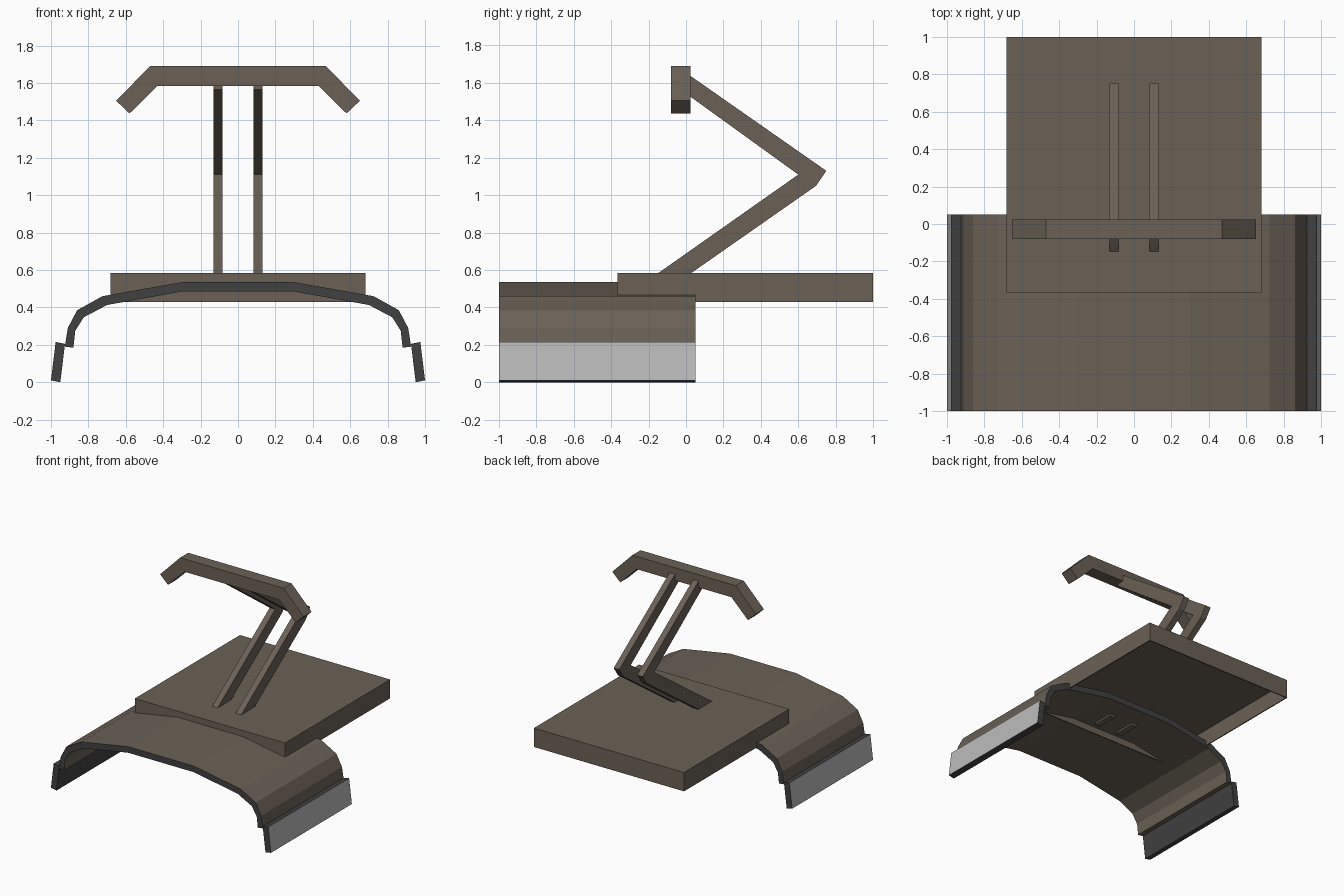
import bpy, bmesh

cube = bpy.data.objects.get("Cube")
if cube:
    bpy.data.objects.remove(cube, do_unlink=True)


def material(name, rgb):
    m = bpy.data.materials.new(name)
    m.use_nodes = True
    m.diffuse_color = (*rgb, 1)
    bsdf = next(n for n in m.node_tree.nodes if n.type == 'BSDF_PRINCIPLED')
    bsdf.inputs["Base Color"].default_value = (*rgb, 1)
    bsdf.inputs["Roughness"].default_value = 0.8
    return m


BROWN = material("grey_brown", (0.145, 0.12, 0.093))
DARK = material("dark_grey", (0.052, 0.052, 0.052))
LIGHT = material("light_grey", (0.50, 0.50, 0.50))


def finish(name, bm, mats, rule=None):
    """Turn a bmesh into an object, colouring faces by a rule on their normal."""
    bmesh.ops.recalc_face_normals(bm, faces=bm.faces)
    bm.normal_update()
    if rule:
        for f in bm.faces:
            f.material_index = rule(f.normal)
    mesh = bpy.data.meshes.new(name)
    bm.to_mesh(mesh)
    bm.free()
    for m in mats:
        mesh.materials.append(m)
    ob = bpy.data.objects.new(name, mesh)
    bpy.context.collection.objects.link(ob)
    return ob


def extrude(name, points, axis, lo, hi, mats, rule=None):
    """Extrude a profile: (x, z) points along y, or (y, z) points along x."""
    bm = bmesh.new()
    place = (lambda a, b: (a, lo, b)) if axis == 'y' else (lambda a, b: (lo, a, b))
    face = bm.faces.new([bm.verts.new(place(a, b)) for a, b in points])
    moved = bmesh.ops.extrude_face_region(bm, geom=[face])["geom"]
    step = (0, hi - lo, 0) if axis == 'y' else (hi - lo, 0, 0)
    bmesh.ops.translate(bm, vec=step,
                        verts=[v for v in moved if isinstance(v, bmesh.types.BMVert)])
    return finish(name, bm, mats, rule)


def mirrored(half):
    return half + [(-a, b) for a, b in reversed(half)]


# Arched cover with dark cut ends
outer = [(0.30, 0.535), (0.725, 0.46), (0.86, 0.385), (0.91, 0.29), (0.926, 0.19)]
inner = [(0.88, 0.185), (0.87, 0.275), (0.825, 0.347), (0.70, 0.413), (0.30, 0.485)]
extrude("arched_cover", mirrored(outer + inner)[:10] + mirrored(outer + inner)[10:],
        'y', -1.0, 0.05, [BROWN, DARK], lambda n: int(abs(n.y) > 0.9))

# Side skirts: light outer face, dark elsewhere
for side, s in (("left", 1), ("right", -1)):
    skirt = [(0.925, 0.205), (0.975, 0.215), (1.0, 0.01), (0.95, 0.0)]
    extrude(side + "_skirt", [(s * x, z) for x, z in skirt], 'y', -1.0, 0.05,
            [DARK, LIGHT], lambda n, s=s: int(n.x * s > 0.9))

# Deck: shallow tray, open underneath
bm = bmesh.new()
bmesh.ops.create_cube(bm, size=1)
for v in bm.verts:
    v.co = (v.co.x * 1.365, 0.3175 + v.co.y * 1.365, 0.5075 + v.co.z * 0.155)
bm.normal_update()
bottom = min(bm.faces, key=lambda f: f.calc_center_median().z)
bmesh.ops.inset_region(bm, faces=[bottom], thickness=0.012)
rim = bmesh.ops.extrude_face_region(bm, geom=[bottom])["geom"]
bmesh.ops.translate(bm, vec=(0, 0, 0.135),
                    verts=[v for v in rim if isinstance(v, bmesh.types.BMVert)])
if bottom.is_valid:
    bm.faces.remove(bottom)
finish("deck_tray", bm, [BROWN])

# Pair of bent support arms
arm = [(-0.31, 0.47), (-0.135, 0.47), (0.695, 1.05), (0.75, 1.13),
       (-0.03, 1.675), (-0.03, 1.565), (0.60, 1.11)]
for side, s in (("left", 1), ("right", -1)):
    extrude(side + "_support_arm", arm, 'x', s * 0.082, s * 0.132, [BROWN])

# Handlebar with drooping ends
bar = [(0.43, 1.585), (0.58, 1.437), (0.652, 1.505), (0.47, 1.69)]
extrude("handlebar", mirrored(bar), 'y', -0.08, 0.025, [BROWN])
